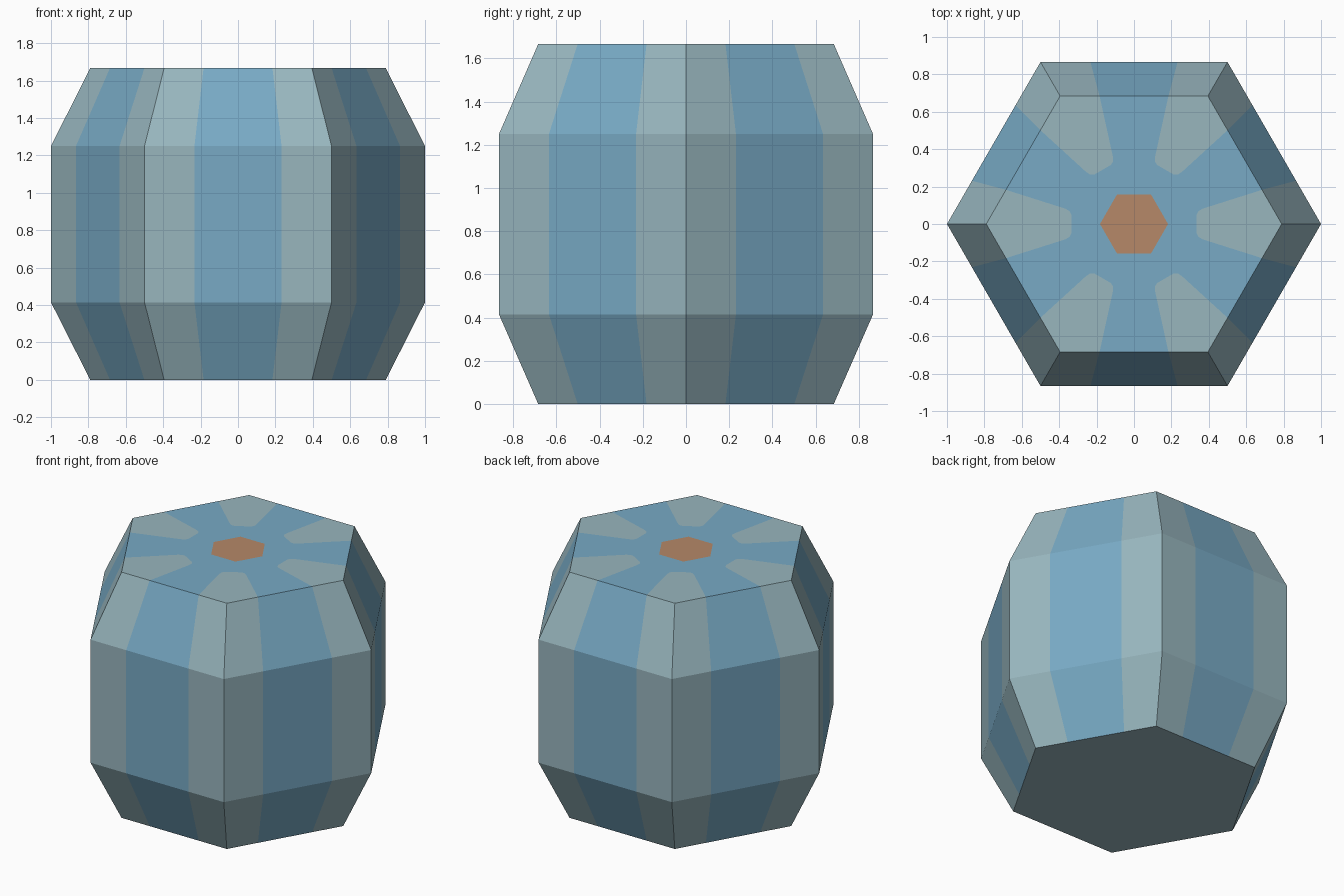
import bpy, bmesh, math
from mathutils import Vector, Matrix

if "Cube" in bpy.data.objects:
    bpy.data.objects.remove(bpy.data.objects["Cube"])


def material(name, srgb):
    m = bpy.data.materials.new(name)
    m.diffuse_color = [((c / 255 + 0.055) / 1.055) ** 2.4 for c in srgb] + [1]
    m.use_nodes = True
    m.node_tree.nodes["Principled BSDF"].inputs["Base Color"].default_value = m.diffuse_color
    return m


GREY, BLUE, ORANGE = 0, 1, 2
mats = [material("pale grey", (152, 182, 190)),
        material("blue", (120, 170, 197)),
        material("orange", (182, 137, 104))]

RINGS = [(0.79, 0.0), (1.0, 0.415), (1.0, 1.25), (0.79, 1.667)]  # radius, height
TOP = RINGS[-1][1]
STRIPE = (0.0, 0.267, 0.733, 1.0)  # stripe breaks along each side
PETAL = [(0.335, 0.0), (0.335, 0.05), (0.345, 0.07), (0.37, 0.083)]  # half of inner tip
HUB = 0.182

bm = bmesh.new()


def turned(x, y, z, k):
    return Matrix.Rotation(k * math.pi / 3, 3, 'Z') @ Vector((x, y, z))


def add_face(points, colour):
    bm.faces.new([bm.verts.new(p) for p in points]).material_index = colour


def edge_point(ring, k, t):
    r, z = RINGS[ring]
    return turned(r, 0, z, k).lerp(turned(r, 0, z, k + 1), t)


for k in range(6):
    # side panels with a central blue stripe
    for ring in range(3):
        for i in range(3):
            a, b = STRIPE[i], STRIPE[i + 1]
            add_face([edge_point(ring, k, a), edge_point(ring, k, b),
                      edge_point(ring + 1, k, b), edge_point(ring + 1, k, a)],
                     BLUE if i == 1 else GREY)

    # grey petal at each corner of the lid
    left = [turned(x, y, TOP, k) for x, y in PETAL]
    right = [turned(x, -y, TOP, k) for x, y in PETAL]
    outer = [edge_point(3, k - 1, STRIPE[2]), edge_point(3, k, 0), edge_point(3, k, STRIPE[1])]
    add_face(right + outer + left[:0:-1], GREY)

    # blue lid area between neighbouring petals
    next_right = [turned(x, -y, TOP, k + 1) for x, y in PETAL]
    add_face([turned(HUB, 0, TOP, k)] + left
             + [edge_point(3, k, STRIPE[1]), edge_point(3, k, STRIPE[2])]
             + next_right[::-1] + [turned(HUB, 0, TOP, k + 1)], BLUE)

# orange hub and plain base
add_face([turned(HUB, 0, TOP, k) for k in range(6)], ORANGE)
add_face([edge_point(0, k, t) for k in range(5, -1, -1) for t in (0.733, 0.267, 0)], GREY)

bmesh.ops.remove_doubles(bm, verts=bm.verts, dist=0.0005)
mesh = bpy.data.meshes.new("hexagonal_barrel")
bm.to_mesh(mesh)
bm.free()
for m in mats:
    mesh.materials.append(m)
bpy.context.collection.objects.link(bpy.data.objects.new("hexagonal_barrel", mesh))
